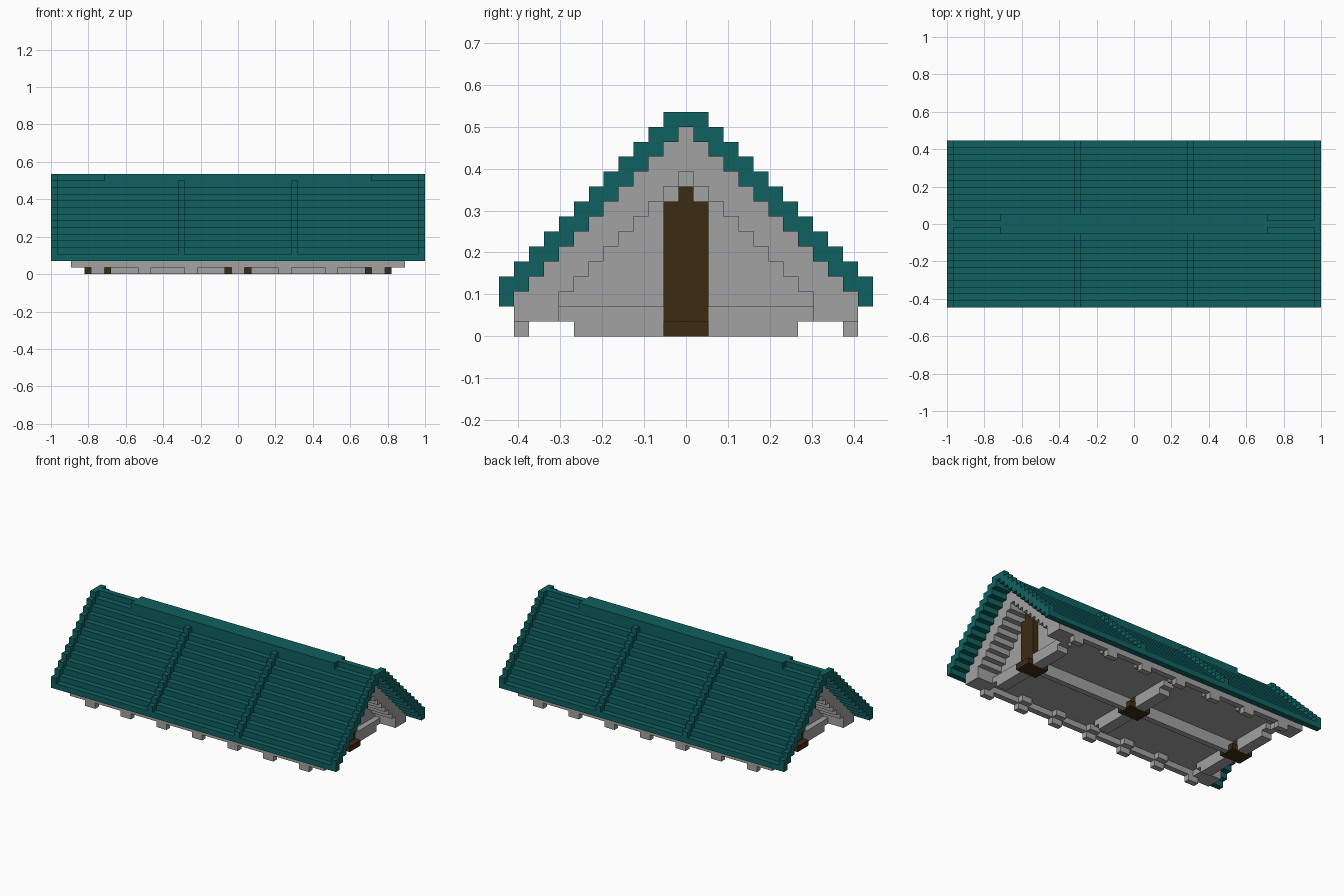
import bpy, bmesh
from mathutils import Matrix, Vector

cube = bpy.data.objects.get("Cube")
if cube:
    bpy.data.objects.remove(cube, do_unlink=True)

U = 2 / 56          # size of one block; the model is 56 blocks long
EAVE = 12           # outermost roof course, counted from the ridge


def material(name, rgb):
    m = bpy.data.materials.new(name)
    m.use_nodes = True
    col = (*rgb, 1)
    m.diffuse_color = col
    m.node_tree.nodes["Principled BSDF"].inputs["Base Color"].default_value = col
    return m


TEAL = material("teal_roof", (0.005, 0.118, 0.118))
GREY = material("grey_stone", (0.36, 0.36, 0.36))
BROWN = material("dark_wood", (0.046, 0.025, 0.006))


def finish(bm, name, mat):
    bmesh.ops.recalc_face_normals(bm, faces=bm.faces)
    bmesh.ops.scale(bm, vec=(U, U, U), verts=bm.verts)
    me = bpy.data.meshes.new(name)
    bm.to_mesh(me)
    bm.free()
    me.materials.append(mat)
    ob = bpy.data.objects.new(name, me)
    bpy.context.collection.objects.link(ob)
    return ob


def boxes(name, mat, spans):
    """One object from boxes given as (x0, x1, y0, y1, z0, z1) in blocks."""
    bm = bmesh.new()
    for x0, x1, y0, y1, z0, z1 in spans:
        size = Vector((x1 - x0, y1 - y0, z1 - z0))
        mid = Vector((x0 + x1, y0 + y1, z0 + z1)) / 2
        bmesh.ops.create_cube(bm, size=1, matrix=Matrix.Translation(mid) @ Matrix.Diagonal((*size, 1)))
    return finish(bm, name, mat)


def stepped_prism(name, mat, x0, x1, half, low, high):
    """Stepped section, low(k)..high(k) at k blocks from the middle, run along x."""
    top, bottom = [], []
    for i in range(-half, half + 1):
        top += [(i - 0.5, high(abs(i))), (i + 0.5, high(abs(i)))]
        bottom += [(i - 0.5, low(abs(i))), (i + 0.5, low(abs(i)))]
    outline = []
    for p in top + bottom[::-1]:
        if not outline or outline[-1] != p:
            outline.append(p)
    bm = bmesh.new()
    face = bm.faces.new([bm.verts.new((x0, y, z)) for y, z in outline])
    ext = bmesh.ops.extrude_face_region(bm, geom=[face])
    moved = [v for v in ext["geom"] if isinstance(v, bmesh.types.BMVert)]
    bmesh.ops.translate(bm, vec=(x1 - x0, 0, 0), verts=moved)
    return finish(bm, name, mat)


def both_sides(x0, x1, y0, y1, z0, z1):
    return [(x0, x1, y0, y1, z0, z1), (x0, x1, -y1, -y0, z0, z1)]


# Roof courses, each one block lower and further out
courses = []
for k in range(1, EAVE + 1):
    courses += both_sides(-27, 27, k - 0.5, k + 0.5, 14 - k, 15 - k)
boxes("roof_courses", TEAL, courses)

# Ridge: full-length centre row with a wider cap along the middle
boxes("ridge_row", TEAL, [(-27, 27, -0.5, 0.5, 14, 15)])
boxes("ridge_cap", TEAL, both_sides(-20, 20, 0.5, 1.5, 14, 15))

# Raised ribs across the slopes
for name, x in (("right_roof_rib", -9), ("left_roof_rib", 8)):
    rib = []
    for k in range(2, EAVE + 1):
        rib += both_sides(x, x + 1, k - 0.5, k + 0.5, 15 - k, 16 - k)
    boxes(name, TEAL, rib)

# Thick verge at each end of the roof
for name, x in (("right_verge", -28), ("left_verge", 27)):
    stepped_prism(name, TEAL, x, x + 1, EAVE, lambda k: 14 - k, lambda k: min(15, 16 - k))

# Attic body with its recessed gable walls, and the arch framing each gable
stepped_prism("attic_body", GREY, -21, 21, 11, lambda k: 2, lambda k: 14 - k)
for name, x in (("right_gable_arch", -25), ("left_gable_arch", 21)):
    stepped_prism(name, GREY, x, x + 4, 11,
                  lambda k: 11 - k if k <= 8 else 1, lambda k: 14 - k)

# Eave rails, with regularly spaced brackets and feet beneath
boxes("eave_rails", GREY, both_sides(-21, 21, 10.5, 11.5, 1, 2))
brackets = []
for x in range(-21, 22, 7):
    brackets += both_sides(x - 1, x + 1, 10.5, 11.5, 0, 1)
    if abs(x) < 21:
        brackets += both_sides(x - 1, x + 1, 9.5, 10.5, 1, 2)
boxes("eave_brackets", GREY, brackets)

# Floor beams: stepped cross beams at each post, and one lengthwise beam
cross = []
for x in (-21, 0, 21):
    cross += both_sides(x - 1, x + 1, 1.5, 7.5, 0, 1)
    cross += both_sides(x - 1, x + 1, 1.5, 8.5, 1, 2)
boxes("cross_beams", GREY, cross)
boxes("long_beam", GREY, [(s + a, s + b, -0.5, 0.5, z, z + 1)
                          for s in (-21, 0) for a, b, z in ((2, 19, 0), (1, 20, 1))])

# Wooden posts standing on base plates; the end posts rise up the gables
for name, x, top in (("right_post", -21, 9), ("middle_post", 0, 2), ("left_post", 21, 9)):
    parts = [(x - 2, x + 2, -1.5, 1.5, 0, 1), (x - 1, x + 1, -1.5, 1.5, 1, top)]
    if x:
        parts.append((x - 1, x + 1, -0.5, 0.5, top, top + 1))
    boxes(name, BROWN, parts)
